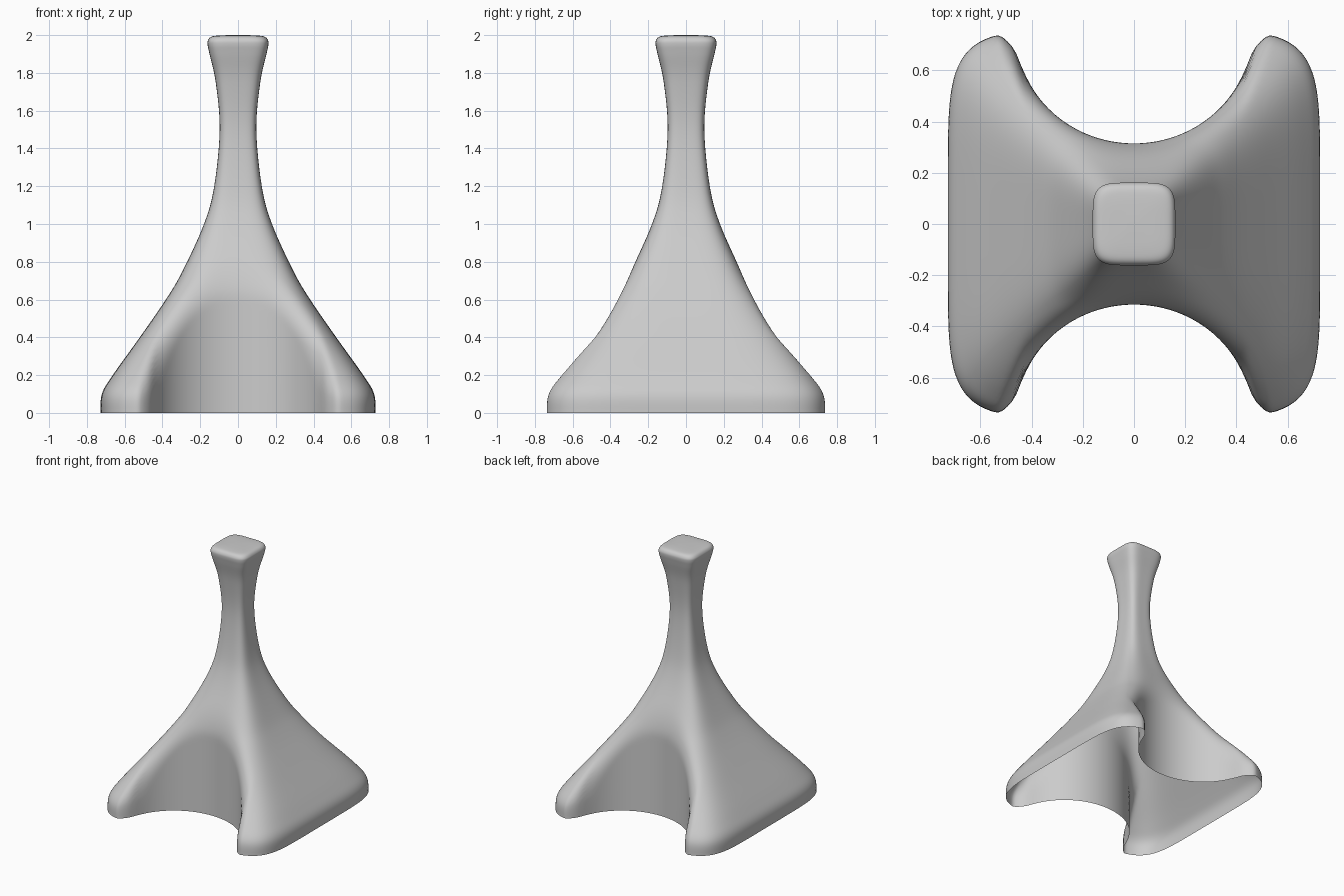
import bpy, bmesh, math

cube = bpy.data.objects.get("Cube")
if cube:
    bpy.data.objects.remove(cube, do_unlink=True)

# Silhouette: height, half width, squareness of the cross-section
PROFILE = [(0, .727, 6), (.1, .721, 6), (.2, .663, 6), (.4, .52, 5.5),
           (.6, .382, 5), (.75, .294, 4.5), (1, .18, 4), (1.2, .126, 4),
           (1.5, .097, 4), (1.75, .118, 4), (1.9, .151, 4.5), (1.95, .161, 4.5),
           (1.975, .158, 4.5), (1.992, .14, 4.5), (1.998, .1, 4.5), (2, .03, 4.5)]
STEPS, HALF = 6, 36


def spline(points, steps):
    """Catmull-Rom curve through the points."""
    pts = [points[0]] + points + [points[-1]]
    for i in range(1, len(pts) - 2):
        for s in range(steps):
            t = s / steps
            yield [b + .5 * t * (c - a + t * (2*a - 5*b + 4*c - d + t * (3*(b - c) + d - a)))
                   for a, b, c, d in zip(*pts[i-1:i+3])]
    yield list(points[-1])


def arch(x):
    """Depth limit of the round front and back cut-outs."""
    edge = min(abs(x), .44)
    return .75 - .435 * math.sqrt(1 - (edge / .46) ** 2) + 4 * (abs(x) - edge)


def soft_min(a, b, k):
    h = max(k - abs(a - b), 0) / k
    return min(a, b) - h * h * k / 4


# Directions spread evenly around a square
quarter = [(1, i / HALF) for i in range(-HALF, HALF)]
square = []
for turn in range(4):
    square += quarter
    quarter = [(-v, u) for u, v in quarter]

# Lofted shell, open underneath, with rounder edges towards the feet
bm = bmesh.new()
rings = []
for z, w, n in spline(PROFILE, STEPS):
    flare = 1 + .045 * max(0, min(1, 1 - z / .8))
    ring = []
    for u, v in square:
        r = w / (abs(u) ** n + abs(v) ** n) ** (1 / n)
        x, y = r * u, r * v
        rounding = .07 + .23 * min(1, abs(x) / .5) ** 4
        depth = soft_min(abs(y) * flare, arch(x), rounding)
        ring.append(bm.verts.new((x, math.copysign(depth, y), min(z, 2))))
    rings.append(ring)
count = len(square)
for low, high in zip(rings, rings[1:]):
    for i in range(count):
        j = (i + 1) % count
        bm.faces.new((low[i], low[j], high[j], high[i]))
bm.faces.new(rings[-1])

mesh = bpy.data.meshes.new("flared_pedestal")
bm.to_mesh(mesh)
bm.free()
pedestal = bpy.data.objects.new("flared_pedestal", mesh)
bpy.context.collection.objects.link(pedestal)

# Plain grey finish
grey = bpy.data.materials.new("light_grey")
grey.use_nodes = True
colour = (.6, .6, .6, 1)
grey.diffuse_color = colour
grey.node_tree.nodes["Principled BSDF"].inputs["Base Color"].default_value = colour
mesh.materials.append(grey)

bpy.context.view_layer.objects.active = pedestal
pedestal.select_set(True)
bpy.ops.object.shade_smooth_by_angle(angle=math.radians(50))
